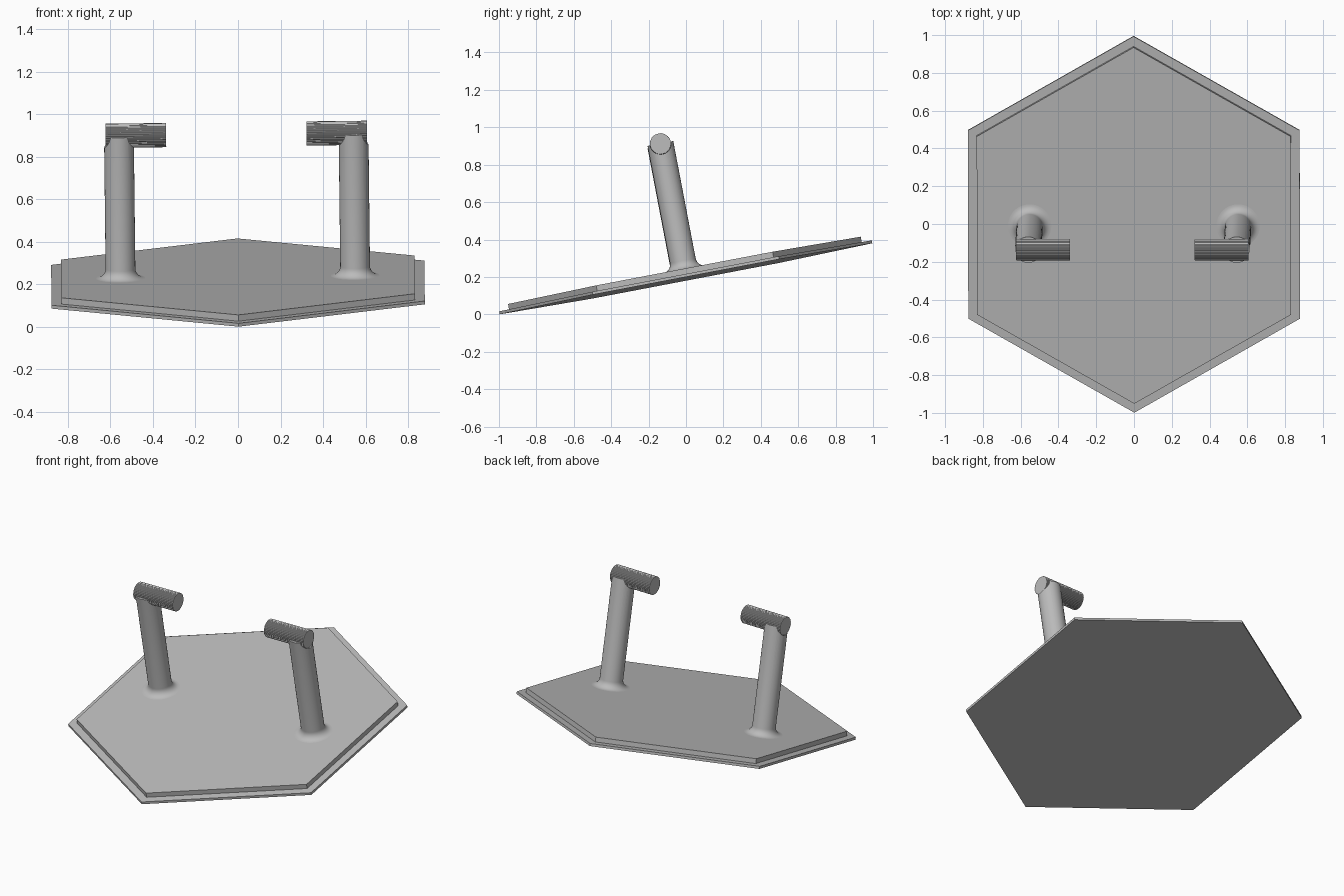
import bpy, bmesh, math
from mathutils import Matrix

cube = bpy.data.objects.get("Cube")
if cube:
    bpy.data.objects.remove(cube, do_unlink=True)

grey = bpy.data.materials.new("plain grey")
grey.use_nodes = True
colour = (0.5, 0.5, 0.5, 1)
grey.diffuse_color = colour
grey.node_tree.nodes["Principled BSDF"].inputs["Base Color"].default_value = colour

# The whole stand leans back and very slightly sideways
TILT = (Matrix.Translation((0, 0, 0.19)) @ Matrix.Rotation(-0.0115, 4, 'Y')
        @ Matrix.Rotation(math.radians(10.8), 4, 'X'))


def lathe(name, profile, sides, place=Matrix(), tooth=0.0, smooth=False):
    """Revolve (radius, height) points about z, cap both ends, then place and tilt."""
    bm = bmesh.new()
    rings = []
    for r, h in profile:
        ring = []
        for i in range(sides):
            a = math.pi / 2 + i * math.tau / sides
            rr = r - tooth * (i % 2)
            ring.append(bm.verts.new((rr * math.cos(a), rr * math.sin(a), h)))
        rings.append(ring)
    for low, high in zip(rings, rings[1:]):
        for i in range(sides):
            j = (i + 1) % sides
            bm.faces.new((low[i], low[j], high[j], high[i]))
    bm.faces.new(rings[0][::-1])
    bm.faces.new(rings[-1])
    bm.transform(place)
    bmesh.ops.recalc_face_normals(bm, faces=bm.faces)
    mesh = bpy.data.meshes.new(name)
    bm.to_mesh(mesh)
    bm.free()
    mesh.materials.append(grey)
    obj = bpy.data.objects.new(name, mesh)
    bpy.context.collection.objects.link(obj)
    obj.matrix_world = TILT
    if smooth:
        bpy.ops.object.select_all(action='DESELECT')
        obj.select_set(True)
        bpy.context.view_layer.objects.active = obj
        bpy.ops.object.shade_smooth_by_angle(angle=math.radians(35))
    return obj


# Hexagonal plates
BASE_TOP, PLATE_TOP = 0.016, 0.046
lathe("base_plate", [(1.014, 0), (1.014, BASE_TOP)], 6)
lathe("upper_plate", [(0.96, BASE_TOP), (0.96, PLATE_TOP)], 6)

# Post profile with a concave flare at the foot
POST_R, FLARE, GRIP_H = 0.07, 0.045, 0.728
post_profile = [(POST_R + FLARE, PLATE_TOP - 0.01)]
for k in range(9):
    a = k / 8 * math.pi / 2
    post_profile.append((POST_R + FLARE * (1 - math.sin(a)),
                         PLATE_TOP + FLARE * (1 - math.cos(a))))
post_profile.append((POST_R, GRIP_H + 0.002))

for side, label in ((1, "left"), (-1, "right")):
    post = lathe(label + "_post", post_profile, 48,
                 Matrix.Translation((side * 0.552, 0, 0)), smooth=True)

    # Fluted grip bar pointing inwards, seated in the post top
    along_x = (Matrix.Translation((side * 0.33, 0, GRIP_H))
               @ Matrix.Rotation(side * math.pi / 2, 4, 'Y'))
    lathe(label + "_grip", [(0.057, 0), (0.057, 0.285)], 80, along_x, tooth=0.002)

    # Saddle cut for the grip
    cutter = lathe(label + "_saddle_cutter", [(0.057, 0), (0.057, 0.4)], 48, along_x)
    cutter.hide_render = True
    cutter.hide_viewport = True
    cut = post.modifiers.new("saddle", 'BOOLEAN')
    cut.operation = 'DIFFERENCE'
    cut.solver = 'EXACT'
    cut.object = cutter
    # Keep the cut before the smoothing modifier, if there is one
    post.modifiers.move(len(post.modifiers) - 1, 0)
